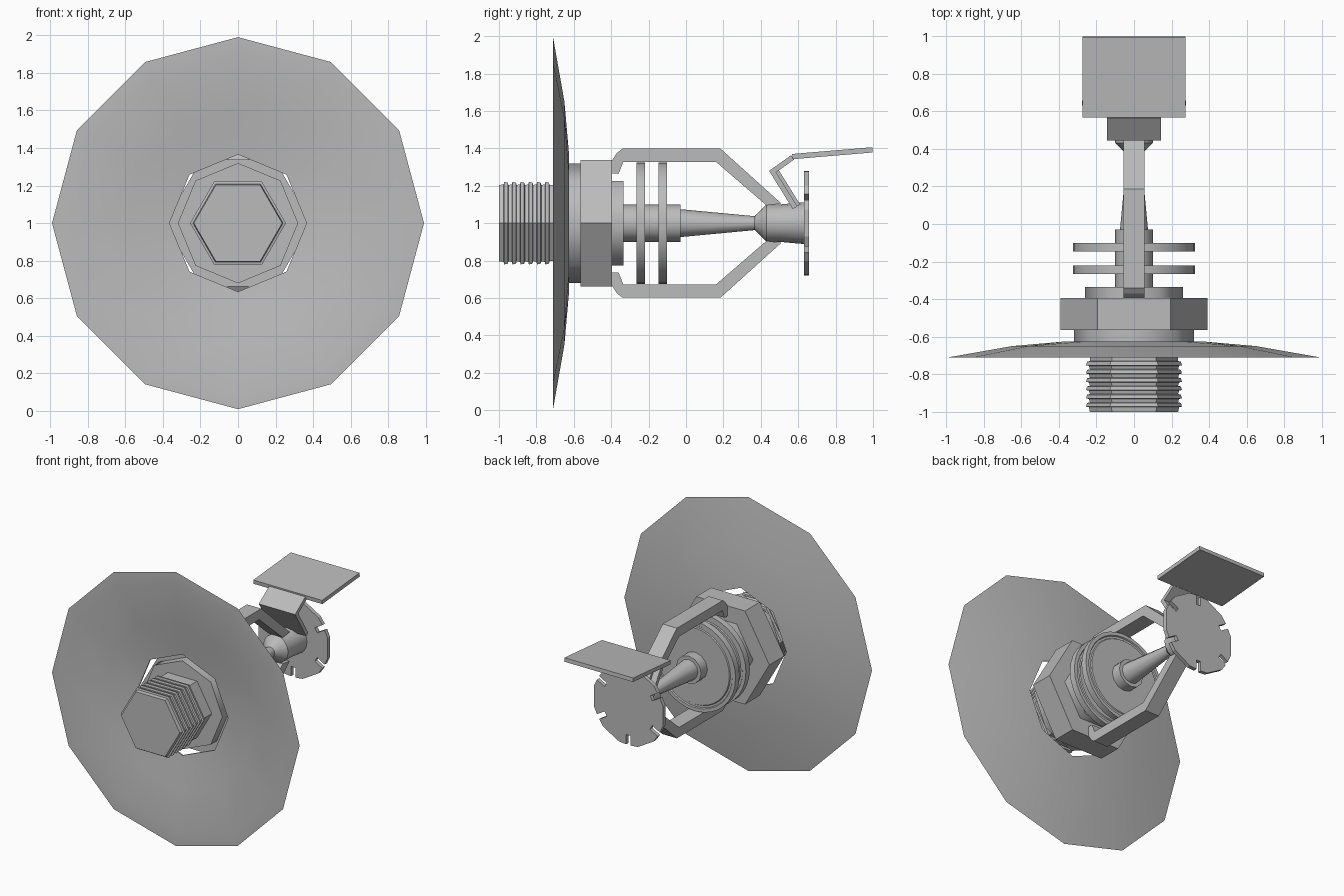
import bpy, bmesh, math
from mathutils import Vector

if "Cube" in bpy.data.objects:
    bpy.data.objects.remove(bpy.data.objects["Cube"])

AXIS = 1.0  # height of the centre line
metal = bpy.data.materials.new("grey metal")
metal.use_nodes = True
metal.diffuse_color = (0.5, 0.5, 0.5, 1)
metal.node_tree.nodes["Principled BSDF"].inputs["Base Color"].default_value = (0.5, 0.5, 0.5, 1)


def finish(name, bm, smooth=None):
    bmesh.ops.remove_doubles(bm, verts=bm.verts, dist=1e-5)
    bmesh.ops.recalc_face_normals(bm, faces=bm.faces)
    mesh = bpy.data.meshes.new(name)
    bm.to_mesh(mesh)
    bm.free()
    mesh.materials.append(metal)
    obj = bpy.data.objects.new(name, mesh)
    bpy.context.collection.objects.link(obj)
    if smooth:
        bpy.ops.object.select_all(action='DESELECT')
        obj.select_set(True)
        bpy.context.view_layer.objects.active = obj
        bpy.ops.object.shade_smooth_by_angle(angle=math.radians(smooth))
    return obj


def ring(bm, r, y, n):
    angles = [2 * math.pi * i / n for i in range(n)]
    vs = [bm.verts.new((r * math.cos(a), y, AXIS + r * math.sin(a))) for a in angles]
    return vs, [bm.edges.new((vs[i], vs[(i + 1) % n])) for i in range(n)]


def lathe(name, profile, n, smooth=None):
    """Turn (radius, y) points round the centre line and cap both ends."""
    bm = bmesh.new()
    rings = [ring(bm, r, y, n)[0] for r, y in profile]
    for a, b in zip(rings, rings[1:]):
        for i in range(n):
            j = (i + 1) % n
            bm.faces.new((a[i], a[j], b[j], b[i]))
    bm.faces.new(rings[0])
    bm.faces.new(rings[-1])
    return finish(name, bm, smooth)


def extrude(name, points, depth):
    """Extrude a closed outline along a vector."""
    bm = bmesh.new()
    face = bm.faces.new([bm.verts.new(p) for p in points])
    out = bmesh.ops.extrude_face_region(bm, geom=[face])["geom"]
    moved = [v for v in out if isinstance(v, bmesh.types.BMVert)]
    bmesh.ops.translate(bm, verts=moved, vec=depth)
    return finish(name, bm)


def strip(name, path, half_width, thickness):
    """A bent sheet that follows (y, z) points."""
    offset = []
    for i, p in enumerate(path):
        p = Vector(p)
        dirs = [(Vector(b) - Vector(a)).normalized()
                for a, b in zip(path[max(i - 1, 0):i + 2], path[max(i - 1, 0) + 1:i + 2])]
        normals = [Vector((-d.y, d.x)) for d in dirs]
        m = sum(normals, Vector((0, 0))).normalized()
        offset.append(p + m * thickness / m.dot(normals[0]))
    outline = [Vector(p) for p in path] + offset[::-1]
    return extrude(name, [(-half_width, p.x, p.y) for p in outline], (2 * half_width, 0, 0))


# Faceted cover dish with a flat rim and an eight-sided hole
bm = bmesh.new()
loops = [ring(bm, r, y, n)[1] for r, y, n in (
    (0.365, -0.625, 8), (0.65, -0.65, 12), (0.99, -0.71, 12),
    (0.9, -0.71, 12), (0.6, -0.668, 12), (0.365, -0.635, 8))]
for a, b in zip(loops, loops[1:] + loops[:1]):
    bmesh.ops.bridge_loops(bm, edges=a + b)
finish("cover_dish", bm, 15)

# Six-sided inlet with saw-tooth thread ridges
thread = [(0.235, -1.0)]
for k in range(6):
    y = -0.975 + 0.044 * k
    thread += [(0.24, y), (0.255, y + 0.003), (0.25, y + 0.022), (0.235, y + 0.026)]
lathe("threaded_inlet", thread + [(0.235, -0.6)], 6)

# Body
lathe("body_flange", [(0.32, -0.635), (0.32, -0.56)], 8, 50)
lathe("hex_nut", [(0.39, -0.565), (0.39, -0.395)], 6)
lathe("outlet_collar", [(0.26, -0.4), (0.26, -0.335)], 6, 65)

# Central plug, bulb and hub
lathe("plug_core", [(0.1, -0.34), (0.1, -0.03)], 12, 40)
lathe("glass_bulb", [(0.075, -0.035), (0.035, 0.39)], 12, 40)
lathe("hub", [(0.035, 0.365), (0.1, 0.43), (0.1, 0.5), (0.112, 0.635)], 16, 40)

# Spring washers with a shallow groove near the edge
for name, y in (("rear_washer", -0.265), ("front_washer", -0.147)):
    lathe(name, [(0.3, y), (0.325, y), (0.325, y + 0.045), (0.3, y + 0.045),
                 (0.295, y + 0.038), (0.28, y + 0.038), (0.275, y + 0.045)], 32, 35)

# Two frame arms
arm = [(-0.395, 0.265), (-0.395, 0.335), (-0.37, 0.375), (-0.34, 0.398), (0.185, 0.398),
       (0.51, 0.105), (0.43, 0.095), (0.16, 0.328), (-0.335, 0.328), (-0.36, 0.265)]
for name, side in (("upper_arm", 1), ("lower_arm", -1)):
    extrude(name, [(-0.057, y, AXIS + side * z) for y, z in arm], (0.114, 0, 0))

# Notched deflector plate
outline = []
for k in range(6):
    mid = math.radians(30 + 60 * k)
    out, side = Vector((math.cos(mid), math.sin(mid))), Vector((-math.sin(mid), math.cos(mid)))
    for s, r in ((-0.075, 0.275), (-0.018, 0.28), (-0.018, 0.21), (0.018, 0.21), (0.018, 0.28), (0.075, 0.275)):
        p = out * r + side * s
        outline.append((p.x, 0.63, AXIS + p.y))
extrude("deflector_plate", outline, (0, 0.028, 0))

# Bent lever: stem, neck and broad paddle
strip("lever_stem", [(0.61, 1.1), (0.495, 1.285)], 0.1, 0.028)
strip("lever_neck", [(0.595, 1.09), (0.482, 1.272), (0.578, 1.34)], 0.145, 0.028).data.transform
strip("lever_paddle", [(0.57, 1.342), (0.998, 1.378)], 0.275, 0.028)
